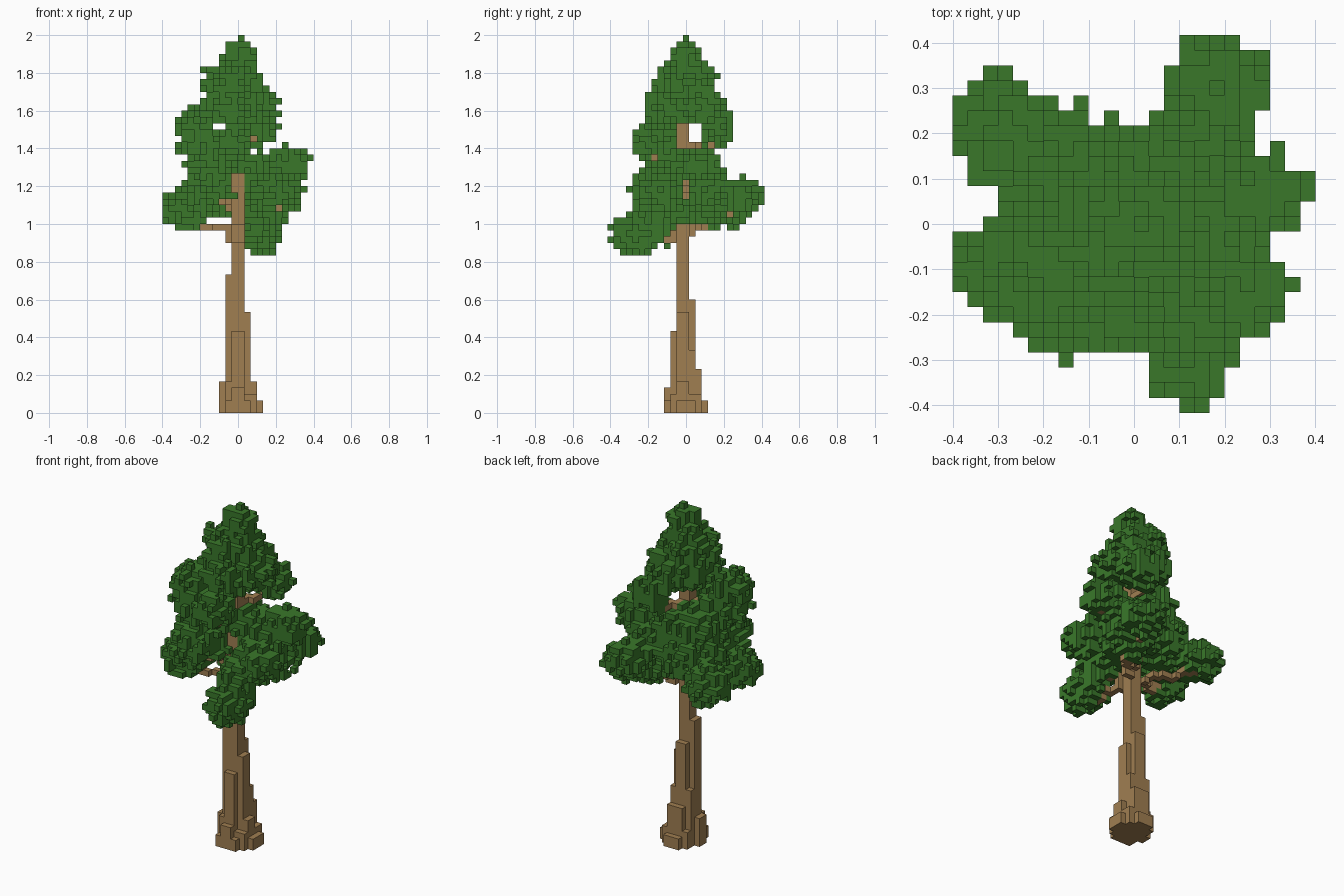
import bpy, bmesh, random
from math import floor
from mathutils import Vector

random.seed(11)
U = 1 / 30  # edge of one block

cube = bpy.data.objects.get("Cube")
if cube:
    bpy.data.objects.remove(cube)


def make_material(name, rgb):
    mat = bpy.data.materials.new(name)
    mat.use_nodes = True
    mat.diffuse_color = (*rgb, 1)
    mat.node_tree.nodes["Principled BSDF"].inputs["Base Color"].default_value = (*rgb, 1)
    return mat


bark = make_material("bark_brown", (0.35, 0.21, 0.083))
leaf = make_material("leaf_green", (0.041, 0.187, 0.023))

AXES = [Vector(v) for v in ((1, 0, 0), (0, 1, 0), (0, 0, 1))]


def centre(cell):
    i, j, k = cell
    return Vector((i + 0.5, j, k + 0.5)) * U


def cell_at(p):
    return floor(p[0] / U), floor(p[1] / U + 0.5), floor(p[2] / U)


def build_blocks(name, cells, solid, mat):
    """Make a mesh of the faces of the cells that no solid cell hides."""
    bm = bmesh.new()
    verts = {}

    def vert(p):
        key = tuple(round(c / U * 2) for c in p)
        if key not in verts:
            verts[key] = bm.verts.new(p)
        return verts[key]

    for cell in sorted(cells):
        c = centre(cell)
        for a in range(3):
            for s in (1, -1):
                n = AXES[a] * s
                if tuple(int(cell[t] + n[t]) for t in range(3)) in solid:
                    continue
                u, w = AXES[(a + 1) % 3], AXES[(a + 2) % 3] * s
                corners = (-u - w, u - w, u + w, w - u)
                bm.faces.new([vert(c + (n + q) * U / 2) for q in corners])
    mesh = bpy.data.meshes.new(name)
    bm.to_mesh(mesh)
    bm.free()
    mesh.materials.append(mat)
    obj = bpy.data.objects.new(name, mesh)
    bpy.context.collection.objects.link(obj)


# Trunk: stacked upright boxes as (x0, x1, y0, y1, height) in blocks
trunk = set()
for x0, x1, y0, y1, h in (
        (-1, 0, -1, 0, 46), (0, 0, -1, -1, 51), (-2, -1, -1, 0, 22), (-1, 0, 0, 1, 18),
        (0, 1, -1, 0, 16), (-1, 0, -2, 0, 13), (-2, -2, 0, 1, 8),
        (-2, 1, -1, 1, 10), (-1, 1, -1, 2, 7), (-2, 0, -2, 1, 5),
        (-3, 2, -1, 0, 5), (-2, 1, -3, 1, 2), (-1, 0, -3, 2, 4),
        (-2, 2, -2, 2, 3), (-1, 1, -3, 3, 2), (0, 3, -1, 1, 2)):
    trunk |= {(i, j, k) for i in range(x0, x1 + 1)
              for j in range(y0, y1 + 1) for k in range(h)}

# Leaf clusters: centre and radii
CLUSTERS = (
    # pointed crown
    (0.01, 0, 1.87, 0.08, 0.08, 0.11), (-0.02, 0, 1.75, 0.14, 0.14, 0.12),
    (0.02, 0, 1.63, 0.18, 0.19, 0.11),
    # upper lobes
    (-0.23, -0.1, 1.53, 0.09, 0.11, 0.08), (0.09, 0.17, 1.51, 0.11, 0.08, 0.1),
    (-0.16, -0.11, 1.4, 0.14, 0.12, 0.1), (-0.03, -0.19, 1.44, 0.09, 0.1, 0.09),
    # middle of the foliage
    (-0.06, 0.03, 1.31, 0.17, 0.14, 0.11), (0.27, 0.07, 1.32, 0.12, 0.09, 0.09),
    (0.1, 0.06, 1.23, 0.18, 0.14, 0.12), (-0.1, 0.08, 1.18, 0.16, 0.15, 0.13),
    (-0.14, -0.17, 1.21, 0.13, 0.11, 0.1), (0.21, -0.13, 1.16, 0.12, 0.1, 0.1),
    # lower lobes
    (0.18, 0.29, 1.14, 0.11, 0.12, 0.1), (0.13, -0.25, 0.95, 0.09, 0.14, 0.1),
    (0.11, -0.13, 1.07, 0.1, 0.12, 0.11), (-0.27, -0.09, 1.08, 0.13, 0.1, 0.11),
    (-0.28, 0.2, 1.08, 0.11, 0.11, 0.1), (0.14, 0.1, 1.06, 0.11, 0.14, 0.08),
)

# Branches: lines of blocks from the trunk to the outer clusters
branches = set()
for x, y, z, *_ in CLUSTERS[3:]:
    start, end = Vector((0, -0.01, max(z - 0.13, 0.92))), Vector((x, y, z - 0.06))
    for t in range(31):
        branches.add(cell_at(start.lerp(end, t / 30)))
# Collar where the lowest branches leave the trunk
branches |= {(i, j, k) for i, j in ((-2, -1), (-1, -2), (0, -2)) for k in (27, 28, 29)}
branches -= trunk


def is_gap(p):
    """Openings in the foliage that show the trunk."""
    front = 0 < p.x < 0.04 and p.y < -0.04 and p.z < 1.27
    front_left = -0.04 < p.x < 0 and p.y < -0.04 and (p.z < 1.03 or 1.17 < p.z < 1.27)
    side = p.x > 0 and -0.07 < p.y < 0.09 and 1.4 < p.z < 1.53
    side_low = p.x > 0 and -0.02 < p.y < 0.02 and 1.13 < p.z < 1.24
    back = p.x < 0.02 and p.y > 0.03 and 1.43 < p.z < 1.53
    return front or front_left or side or side_low or back


# Foliage: ragged ellipsoids, noisy per upright strip and per block
foliage = {(0, 0, k) for k in range(55, 60)}
for x, y, z, rx, ry, rz in CLUSTERS:
    for i in range(-12, 12):
        for j in range(-12, 13):
            strip = random.uniform(-0.1, 0.1)
            for k in range(25, 59):
                p = centre((i, j, k))
                d = ((p.x - x) / rx) ** 2 + ((p.y - y) / ry) ** 2 + ((p.z - z) / rz) ** 2
                reach = 1.03 + strip + random.uniform(-0.2, 0.2)
                if d ** 0.5 < reach and not is_gap(p):
                    foliage.add((i, j, k))
foliage -= trunk | branches

solid = trunk | branches | foliage
build_blocks("trunk", trunk, solid, bark)
build_blocks("branches", branches, solid, bark)
build_blocks("foliage", foliage, solid, leaf)
